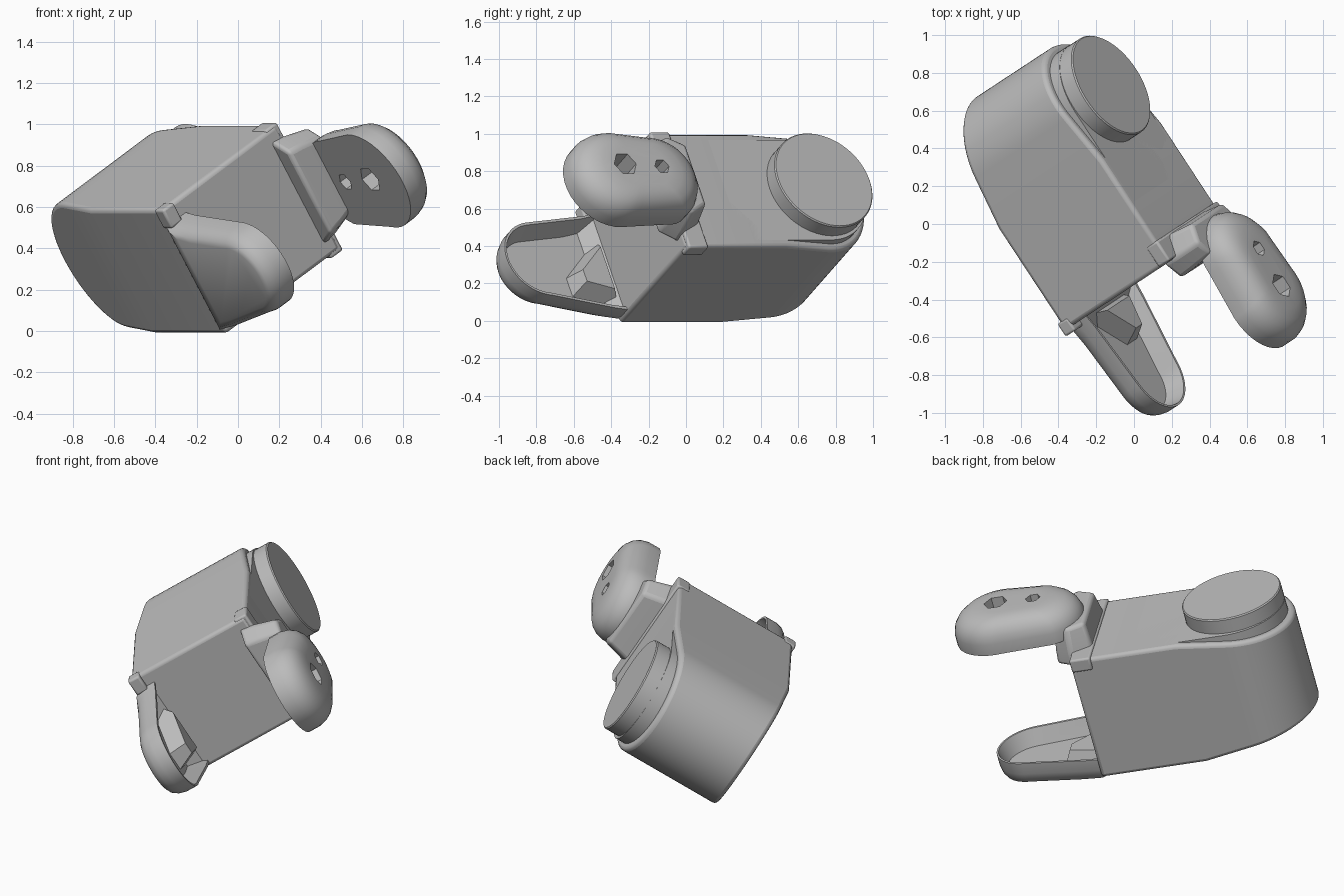
import bpy, bmesh, math
from mathutils import Matrix

if "Cube" in bpy.data.objects:
    bpy.data.objects.remove(bpy.data.objects["Cube"])

GREY = (0.5, 0.5, 0.5, 1)
grey = bpy.data.materials.new("plain grey")
grey.use_nodes = True
grey.diffuse_color = GREY
grey.node_tree.nodes["Principled BSDF"].inputs["Base Color"].default_value = GREY

# Tilted frame: local x = across, y = backward, z = up the front face
turn, roll = math.radians(33.3), math.radians(-32)
FRAME = (Matrix.Translation((0, 0, -0.005)) @ Matrix.Rotation(turn, 4, "Z")
         @ Matrix.Rotation(roll, 4, "Y"))


def arc(cy, cz, r, start, end, steps=20):
    """Points of an arc in the local yz plane, angles in degrees."""
    out = []
    for i in range(steps + 1):
        a = math.radians(start + (end - start) * i / steps)
        out.append((cy + r * math.cos(a), cz + r * math.sin(a)))
    return out


def smooth(obj, angle=35):
    bpy.ops.object.select_all(action="DESELECT")
    obj.select_set(True)
    bpy.context.view_layer.objects.active = obj
    bpy.ops.object.shade_smooth_by_angle(angle=math.radians(angle))


def loft(name, outline, layers, bevel=0, split=None, shape=None):
    """Stack scaled copies of an outline along x; layers are (x, scale)."""
    bm = bmesh.new()
    n = len(outline)
    cy = sum(p[0] for p in outline) / n
    cz = sum(p[1] for p in outline) / n
    rings = [[bm.verts.new((x, cy + (y - cy) * s, cz + (z - cz) * s)) for y, z in outline]
             for x, s in layers]
    for a, b in zip(rings, rings[1:]):
        for i in range(n):
            j = (i + 1) % n
            bm.faces.new((a[i], a[j], b[j], b[i]))
    bm.faces.new(rings[0])
    bm.faces.new(rings[-1])
    if split is not None:
        bmesh.ops.bisect_plane(bm, geom=bm.verts[:] + bm.edges[:] + bm.faces[:],
                               plane_co=(0, split, 0), plane_no=(0, 1, 0))
    if shape:
        for v in bm.verts:
            shape(v.co)
    bmesh.ops.recalc_face_normals(bm, faces=bm.faces[:])
    mesh = bpy.data.meshes.new(name)
    bm.to_mesh(mesh)
    bm.free()
    mesh.materials.append(grey)
    obj = bpy.data.objects.new(name, mesh)
    bpy.context.collection.objects.link(obj)
    obj.matrix_world = FRAME
    if bevel:
        mod = obj.modifiers.new("soft edges", "BEVEL")
        mod.width, mod.segments, mod.limit_method = bevel, 3, "ANGLE"
        mod.angle_limit = math.radians(50)
    smooth(obj)
    return obj


def cut(obj, cutter):
    """Cut a hole, then smooth again so the hole edges stay sharp."""
    mod = obj.modifiers.new("hole", "BOOLEAN")
    mod.operation, mod.object, mod.solver = "DIFFERENCE", cutter, "EXACT"
    bpy.context.view_layer.objects.active = obj
    bpy.ops.object.modifier_apply(modifier=mod.name)
    bpy.data.objects.remove(cutter)
    smooth(obj)


# Main housing: square front, round back, sides drawn in towards the back
def taper(co):
    if co.y > 0.37:
        co.x += (co.y - 0.37) * (0.16 if co.x < 0.2 else -0.13)


loft("housing", [(-0.27, 0.83), (-0.27, 0.12)] + arc(0.665, 0.475, 0.355, -90, 90, 32),
     [(-0.21, 1), (0.57, 1)], bevel=0.022, split=0.37, shape=taper)

# Flat pad and round disc on the side
loft("disc_pad", [(0.1, 0.79), (0.1, 0.16)] + arc(0.665, 0.475, 0.315, -90, 90, 28),
     [(0.4, 1), (0.57, 1)])
loft("side_disc", arc(0.682, 0.482, 0.296, 0, 354, 59),
     [(0.55, 1), (0.655, 1), (0.662, 0.98)])

# Thin raised strip along the front edge of the disc side
loft("edge_strip", [(-0.265, 0.835), (-0.265, 0.105), (-0.14, 0.105), (-0.14, 0.835)],
     [(0.5, 1), (0.582, 1)], bevel=0.012)

# Neck from the strip out to the raised arm
loft("arm_neck", [(-0.15, 0.7), (-0.15, 0.26), (-0.27, 0.2), (-0.37, 0.26),
                  (-0.37, 0.7), (-0.27, 0.76)],
     [(0.5, 1.05), (0.58, 1), (0.72, 0.85)], bevel=0.02)

# Raised arm: domed outside, flat inside, two holes through it
bean = arc(-0.44, 0.44, 0.245, -70, 90, 16) + arc(-0.71, 0.455, 0.265, 90, 280, 20)
raised = loft("raised_arm", bean, [(0.65, 1), (0.72, 1), (0.765, 0.96), (0.8, 0.89),
                                   (0.828, 0.78), (0.845, 0.62), (0.85, 0.45)])
for label, y, z, r in (("front", -0.7, 0.465, 0.07), ("rear", -0.47, 0.45, 0.045)):
    cut(raised, loft(label + "_hole_cutter", arc(y, z, r, 0, 300, 5), [(0.5, 1), (1.0, 1)]))

# Lower arm: smooth outside, hollow tray inside with sloping walls
tray = ([(-0.2, 0.76), (-0.34, 0.73)] + arc(-0.7, 0.46, 0.23, 95, 265, 24)
        + [(-0.34, 0.15), (-0.2, 0.13)])
loft("lower_arm", tray, [(-0.25, 0.75), (-0.238, 0.86), (-0.21, 0.95), (-0.17, 1), (-0.1, 1),
                         (-0.1, 0.93), (-0.2, 0.74)])

# Sloping rib that ties the tray to the front face
loft("tray_rib", [(-0.25, 0.64), (-0.25, 0.2), (-0.52, 0.28), (-0.52, 0.4)],
     [(-0.21, 1), (-0.1, 0.6)])

# Small tab at the upper corner of the lower arm
loft("corner_tab", [(-0.3, 0.835), (-0.3, 0.73), (-0.22, 0.73), (-0.22, 0.835)],
     [(-0.225, 1), (-0.15, 1)], bevel=0.012)
